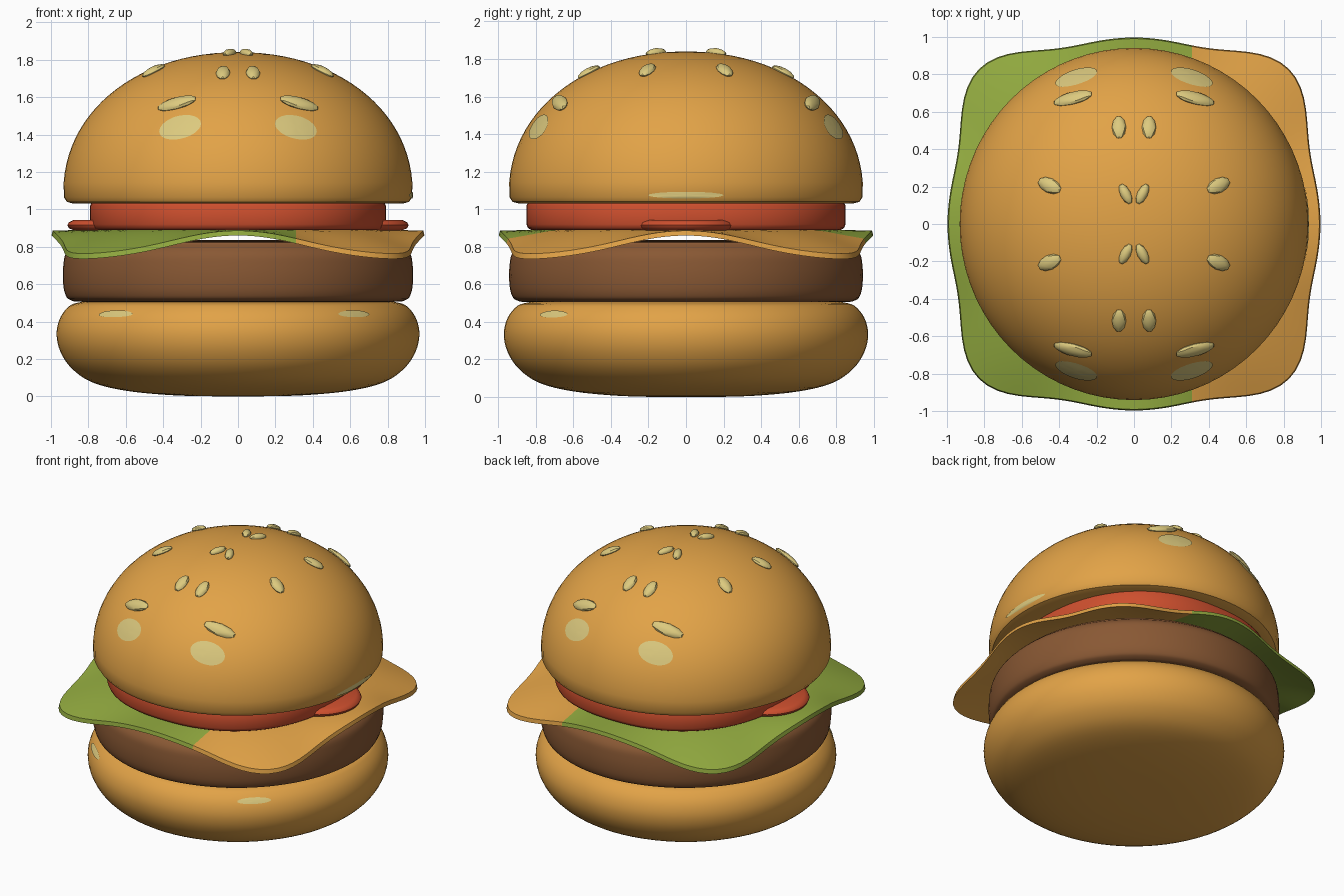
import bpy, bmesh, math
from mathutils import Vector, Matrix
from mathutils.bvhtree import BVHTree

if "Cube" in bpy.data.objects:
    bpy.data.objects.remove(bpy.data.objects["Cube"])

SEG = 72


def material(name, rgb):
    m = bpy.data.materials.new(name)
    m.diffuse_color = (*rgb, 1)
    m.use_nodes = True
    m.node_tree.nodes["Principled BSDF"].inputs["Base Color"].default_value = m.diffuse_color
    return m


BUN = material("golden_bun", (0.76, 0.365, 0.063))
SEED = material("pale_seed", (0.72, 0.59, 0.21))
GREEN = material("lettuce_green", (0.285, 0.40, 0.05))
CHEESE = material("cheese_orange", (0.76, 0.365, 0.063))
RED = material("tomato_red", (0.61, 0.078, 0.027))
MEAT = material("patty_brown", (0.25, 0.098, 0.034))


def finish(bm, name, mats, angle=40):
    bmesh.ops.recalc_face_normals(bm, faces=bm.faces)
    me = bpy.data.meshes.new(name)
    bm.to_mesh(me)
    bm.free()
    ob = bpy.data.objects.new(name, me)
    bpy.context.collection.objects.link(ob)
    for m in mats:
        me.materials.append(m)
    bpy.context.view_layer.objects.active = ob
    ob.select_set(True)
    bpy.ops.object.shade_smooth_by_angle(angle=math.radians(angle))
    ob.select_set(False)
    return ob


def smooth_path(pts, n=4):
    """Catmull-Rom samples through a few profile points."""
    p = [Vector(q) for q in pts]
    p = [p[0]] + p + [p[-1]]
    out = []
    for i in range(1, len(p) - 2):
        a, b, c, d = p[i - 1:i + 3]
        for k in range(n):
            t = k / n
            out.append(0.5 * (2 * b + (c - a) * t + (2 * a - 5 * b + 4 * c - d) * t * t
                              + (3 * b - a - 3 * c + d) * t ** 3))
    return out + [p[-1]]


def lathe(name, profile, mat, sx=1, sy=1, power=2, centre=(0, 0)):
    """Stack of closed rings from (radius, z) points; power above 2 squares the outline."""
    bm = bmesh.new()
    rings = []
    for r, z in profile:
        ring = []
        for i in range(SEG):
            a = 2 * math.pi * i / SEG
            c, s = math.cos(a), math.sin(a)
            k = r * (abs(c) ** power + abs(s) ** power) ** (-1 / power)
            ring.append(bm.verts.new((centre[0] + k * c * sx, centre[1] + k * s * sy, z)))
        rings.append(ring)
    for lo, hi in zip(rings, rings[1:]):
        for i in range(SEG):
            j = (i + 1) % SEG
            bm.faces.new((lo[i], lo[j], hi[j], hi[i]))
    bm.faces.new(rings[0])
    bm.faces.new(rings[-1])
    return finish(bm, name, [mat])


# bottom bun
bottom = lathe("bottom_bun", smooth_path([
    (0.1, 0), (0.35, 0.006), (0.6, 0.03), (0.78, 0.075), (0.89, 0.15), (0.95, 0.24),
    (0.97, 0.33), (0.955, 0.41), (0.915, 0.47), (0.86, 0.5), (0.7, 0.515), (0.3, 0.515)]), BUN)

# patty
lathe("patty", smooth_path([
    (0.3, 0.505), (0.8, 0.505), (0.895, 0.515), (0.925, 0.55), (0.936, 0.62),
    (0.934, 0.70), (0.92, 0.765), (0.87, 0.812), (0.8, 0.83), (0.3, 0.835)]), MEAT, 1, 1.006)

# tomato: one wide slice and two small ones poking out at the sides
lathe("tomato_slice", [(0.5, 0.885), (0.97, 0.89), (0.99, 0.9), (1, 0.92), (1, 1.02),
                       (0.99, 1.035), (0.97, 1.042), (0.5, 1.045)], RED, 0.79, 0.85, 2.3)
for side, label in ((-1, "left"), (1, "right")):
    lathe("small_tomato_slice_" + label,
          [(0.1, 0.888), (0.24, 0.888), (0.265, 0.9), (0.272, 0.915), (0.265, 0.93),
           (0.24, 0.942), (0.1, 0.942)], RED, centre=(side * 0.64, 0))

# lettuce and cheese sheet: rounded square with drooping corners
bm = bmesh.new()
N, R = 128, 14
layers = []
for lift in (0, -0.026):
    rings = []
    for k in range(R + 1):
        ring = []
        for i in range(N):
            a = 2 * math.pi * i / N
            w = (1 - math.cos(4 * a)) / 2
            edge = 0.997 + 0.175 * w ** 3
            r = 0.2 + (edge - 0.2) * k / R
            if k == R and lift == 0:
                r -= 0.006
            t = max(0, (r - 0.74) / (edge - 0.74))
            z = 0.892 - 0.006 * t - 0.125 * w * t ** 1.3 + lift
            ring.append(bm.verts.new((r * math.cos(a), r * math.sin(a), z)))
        rings.append(ring)
    layers.append(rings)
strips = [pair for rings in layers for pair in zip(rings, rings[1:])]
strips.append((layers[0][-1], layers[1][-1]))
for lo, hi in strips:
    for i in range(N):
        j = (i + 1) % N
        bm.faces.new((lo[i], lo[j], hi[j], hi[i]))
for rings in layers:
    bm.faces.new(rings[0])
bmesh.ops.bisect_plane(bm, geom=bm.verts[:] + bm.edges[:] + bm.faces[:],
                       plane_co=(0.31, 0, 0), plane_no=(1, 0, 0))
for f in bm.faces:
    f.material_index = 1 if f.calc_center_median().x > 0.31 else 0
finish(bm, "lettuce_and_cheese", [GREEN, CHEESE], 50)

# top bun: rounded lip below a dome
dome = [(0.3, 1.03), (0.78, 1.03), (0.88, 1.03), (0.915, 1.04), (0.931, 1.065)]
for k in range(1, 25):
    a = math.pi / 2 * k / 25
    dome.append((0.934 * math.cos(a) ** 0.96, 1.09 + 0.75 * math.sin(a) ** 0.96))
dome.append((0.015, 1.84))
top = lathe("top_bun", dome, BUN, 1, 1.01)


def tree(ob):
    me = ob.data
    return BVHTree.FromPolygons([v.co for v in me.vertices], [p.vertices[:] for p in me.polygons])


def frame(bvh, origin, direction, along):
    """Point, long axis, cross axis and normal where a ray meets the bun."""
    p, n, _, _ = bvh.ray_cast(Vector(origin), Vector(direction).normalized())
    u = Vector(along)
    u = (u - n * u.dot(n)).normalized()
    return p, u, n.cross(u), n


def patch(name, bvh, origin, direction, along, a, b):
    """Thin flush seed mark that follows the bun surface."""
    p, u, v, n = frame(bvh, origin, direction, along)
    bm = bmesh.new()

    def place(x, y):
        hit, hn, _, _ = bvh.ray_cast(p + u * x + v * y + n * 0.2, -n)
        return bm.verts.new((hit or p + u * x + v * y) + n * 0.005)
    mid, prev = place(0, 0), None
    for k in (0.33, 0.66, 1):
        ring = [place(a * k * math.cos(t * math.pi / 12), b * k * math.sin(t * math.pi / 12))
                for t in range(24)]
        for i in range(24):
            j = (i + 1) % 24
            bm.faces.new((prev[i], ring[i], ring[j], prev[j]) if prev else (mid, ring[i], ring[j]))
        prev = ring
    finish(bm, name, [SEED])


def seed(name, bvh, x, y, along, a, b):
    """Raised faceted sesame seed."""
    p, u, v, n = frame(bvh, (x, y, 3), (0, 0, -1), along)
    bm = bmesh.new()
    bmesh.ops.create_icosphere(bm, subdivisions=2, radius=1)
    rot = Matrix((u, v, n)).transposed().to_4x4()
    bm.transform(Matrix.Translation(p + n * 0.004) @ rot @ Matrix.Diagonal((a, b, 0.024, 1)))
    finish(bm, name, [SEED], 25)


# sesame seeds, mirrored into four quarters
top_tree, bottom_tree = tree(top), tree(bottom)
SEEDS = [(0.045, 0.16, (0.5, 1), 0.06, 0.028), (0.08, 0.515, (0.05, 1), 0.068, 0.038),
         (0.45, 0.205, (1, 0.45), 0.072, 0.04), (0.325, 0.67, (1, 0), 0.112, 0.042)]
for sx in (-1, 1):
    for sy in (-1, 1):
        tag = ("left" if sx < 0 else "right") + ("_front" if sy < 0 else "_back")
        for i, (x, y, d, a, b) in enumerate(SEEDS):
            seed(f"seed_{i + 1}_{tag}", top_tree, sx * x, sy * y, (sx * d[0], sy * d[1], 0), a, b)
        patch("seed_mark_" + tag, top_tree, (sx * 0.31, sy * 0.785, 3), (0, 0, -1),
              (1, 0, 0), 0.118, 0.075)

# flush marks low on the buns
for x, a in ((-0.655, 0.125), (0.62, 0.11)):
    patch("bottom_bun_mark", bottom_tree, (x, -3, 0.44), (0, 1, 0), (1, -x / -0.7, 0), a, 0.022)
patch("top_bun_rim_mark", top_tree, (3, 0, 1.075), (-1, 0, 0), (0, 1, 0), 0.2, 0.018)
